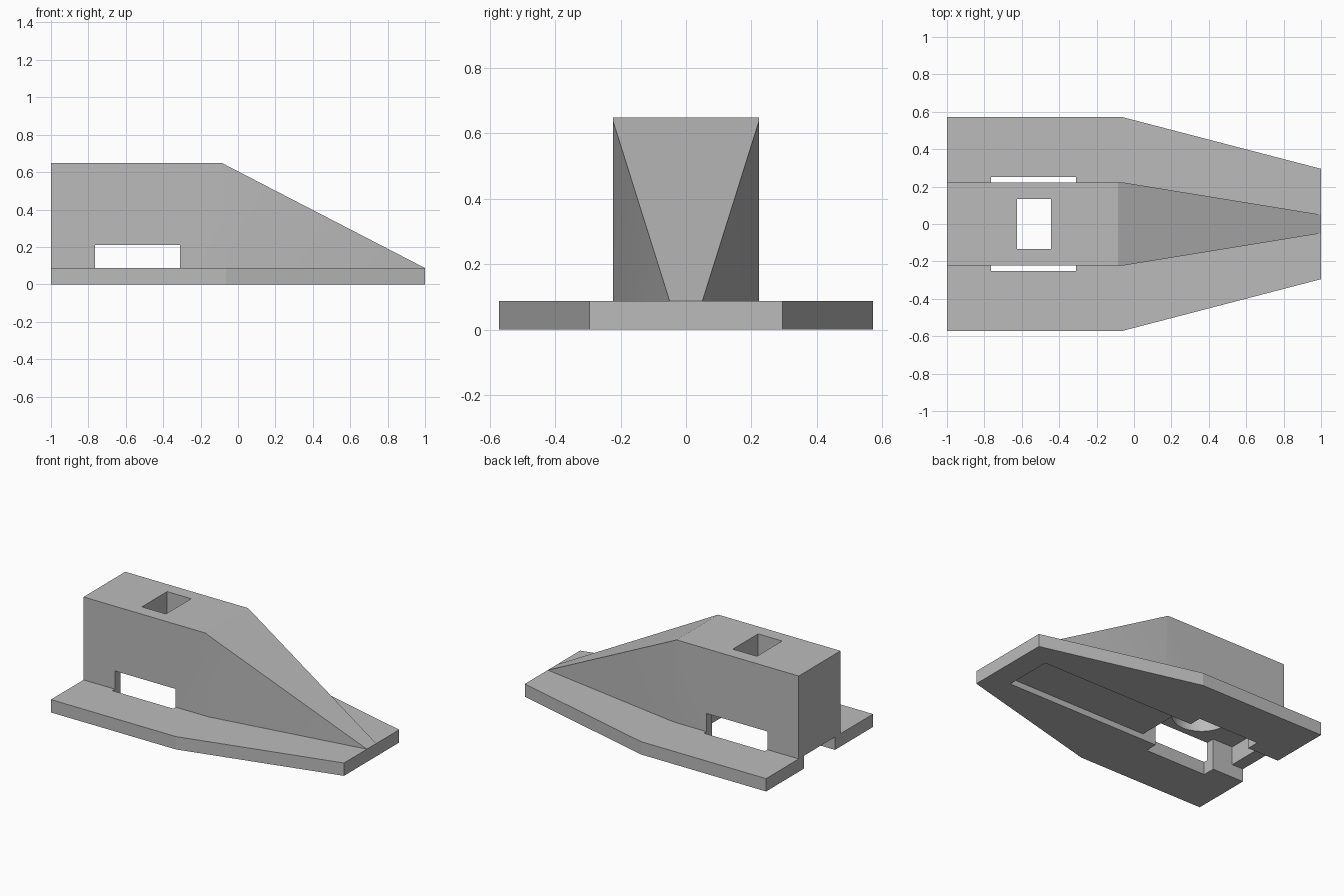
import bpy
import bmesh
from mathutils import Vector

cube = bpy.data.objects.get("Cube")
if cube:
    bpy.data.objects.remove(cube, do_unlink=True)

grey = bpy.data.materials.new("light_grey")
grey.use_nodes = True
COLOUR = (0.5, 0.5, 0.5, 1)
grey.diffuse_color = COLOUR
grey.node_tree.nodes["Principled BSDF"].inputs["Base Color"].default_value = COLOUR

BACK, KINK, NOSE = -1.0, -0.064, 1.0
BASE_TOP, BODY_TOP = 0.087, 0.648
WINDOW_TOP = 0.21
BORE_X = -0.535


def add_object(name, bm):
    bmesh.ops.recalc_face_normals(bm, faces=bm.faces)
    mesh = bpy.data.meshes.new(name)
    bm.to_mesh(mesh)
    bm.free()
    mesh.materials.append(grey)
    obj = bpy.data.objects.new(name, mesh)
    bpy.context.collection.objects.link(obj)
    return obj


def prism(outline, z0, z1):
    """Extrude a plan outline given for +y, mirrored to -y."""
    points = outline + [(x, -y) for x, y in reversed(outline)]
    bm = bmesh.new()
    face = bm.faces.new([bm.verts.new((x, y, z0)) for x, y in points])
    up = bmesh.ops.extrude_face_region(bm, geom=[face])["geom"]
    verts = [g for g in up if isinstance(g, bmesh.types.BMVert)]
    bmesh.ops.translate(bm, verts=verts, vec=(0, 0, z1 - z0))
    return bm


def box(name, x0, x1, half_width, z0, z1):
    return add_object(name, prism([(x0, half_width), (x1, half_width)], z0, z1))


def combine(target, other, operation):
    """Apply a boolean and remove the helper."""
    mod = target.modifiers.new("boolean", "BOOLEAN")
    mod.operation = operation
    mod.solver = "EXACT"
    mod.object = other
    bpy.context.view_layer.objects.active = target
    bpy.ops.object.modifier_apply(modifier=mod.name)
    bpy.data.objects.remove(other, do_unlink=True)


# Flat flange with a tapering nose
wedge = add_object("wedge_housing", prism(
    [(BACK, 0.572), (KINK, 0.572), (NOSE, 0.295)], 0, BASE_TOP))

# Upright body, sliced by the sloping top
bm = prism([(BACK, 0.223), (KINK, 0.223), (NOSE, 0.05)], 0.06, BODY_TOP)
slope_start = Vector((-0.085, 0, BODY_TOP))
slope = Vector((NOSE, 0, BASE_TOP)) - slope_start
bmesh.ops.bisect_plane(bm, geom=bm.verts[:] + bm.edges[:] + bm.faces[:],
                       plane_co=slope_start, plane_no=(-slope.z, 0, slope.x),
                       clear_outer=True)
bmesh.ops.holes_fill(bm, edges=[e for e in bm.edges if e.is_boundary])
combine(wedge, add_object("body", bm), "UNION")

# Underside channel, rear slot, cavity, side windows and top opening
for name, x0, x1, half_width, z0, z1 in (
        ("channel", -0.5, 0.84, 0.165, -0.1, 0.04),
        ("rear_slot", -1.1, -0.5, 0.165, -0.1, BASE_TOP),
        ("cavity", -0.915, -0.21, 0.165, -0.1, WINDOW_TOP),
        ("side_windows", -0.765, -0.31, 0.25, -0.1, WINDOW_TOP),
        ("top_opening", -0.625, -0.445, 0.135, 0.1, 0.8)):
    combine(wedge, box(name, x0, x1, half_width, z0, z1), "DIFFERENCE")

# Round bore above the cavity
bm = bmesh.new()
bmesh.ops.create_cone(bm, cap_ends=True, segments=48, radius1=0.18, radius2=0.18, depth=0.3)
bmesh.ops.translate(bm, verts=bm.verts, vec=(BORE_X, 0, 0.25))
combine(wedge, add_object("bore", bm), "DIFFERENCE")

bpy.ops.object.select_all(action="DESELECT")
wedge.select_set(True)
bpy.context.view_layer.objects.active = wedge
bpy.ops.object.shade_smooth_by_angle(angle=0.2)
